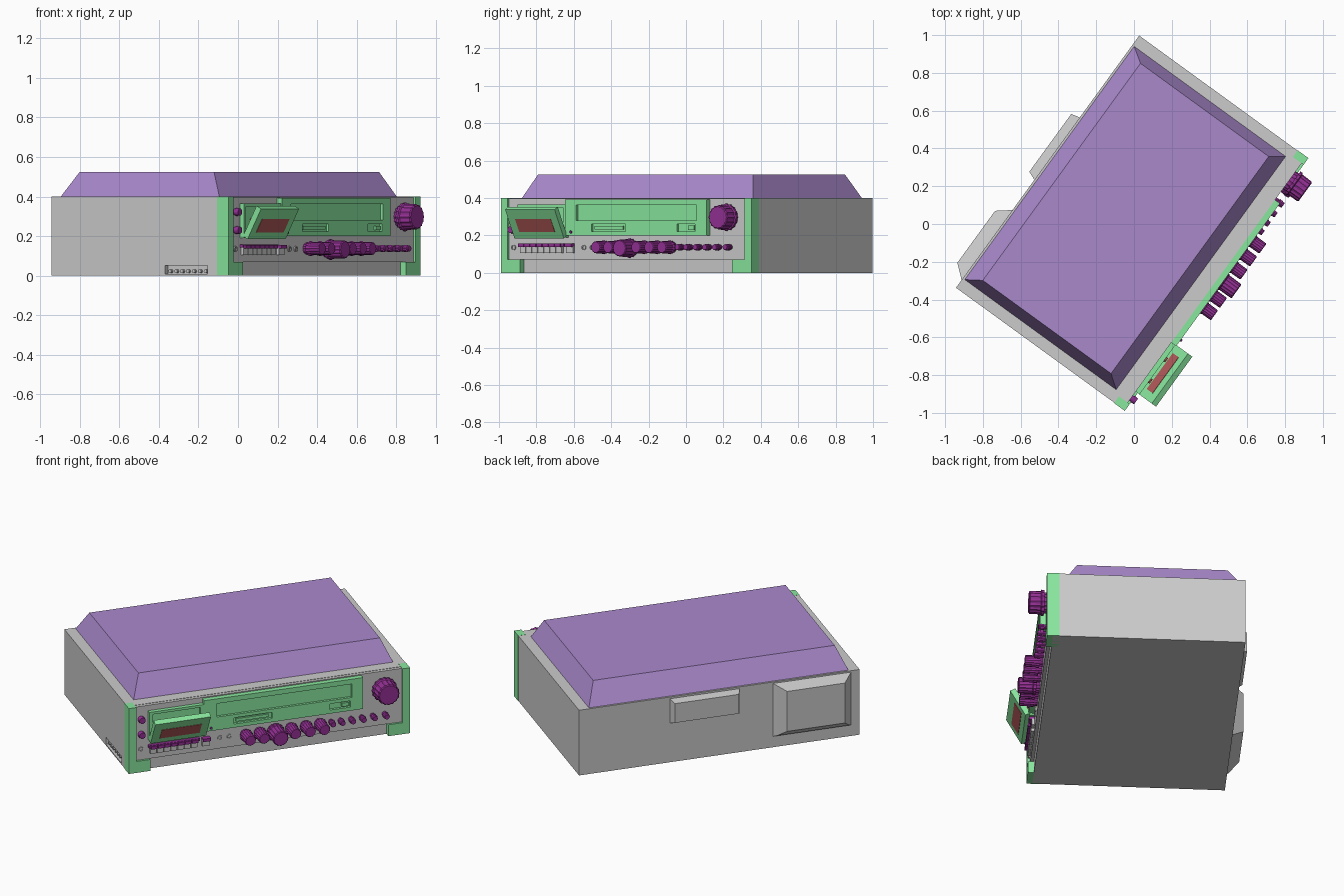
import bpy, bmesh, math
from mathutils import Matrix, Vector

if "Cube" in bpy.data.objects:
    bpy.data.objects.remove(bpy.data.objects["Cube"])

# Everything is built square-on (front = -y), then turned 54 degrees into place
PLACE = Matrix.Translation((-0.01, 0.005, 0)) @ Matrix.Rotation(math.radians(54), 4, 'Z')


def material(name, rgb):
    m = bpy.data.materials.new(name)
    m.diffuse_color = (*rgb, 1)
    m.use_nodes = True
    m.node_tree.nodes["Principled BSDF"].inputs["Base Color"].default_value = m.diffuse_color
    return m


LID = material("violet", (0.40, 0.25, 0.60))
GREEN = material("green", (0.25, 0.80, 0.34))
KNOB = material("plum", (0.30, 0.03, 0.30))
RED = material("dark_red", (0.45, 0.10, 0.10))


def make(name, verts, faces, mat=None, local=Matrix()):
    me = bpy.data.meshes.new(name)
    me.from_pydata([PLACE @ local @ Vector(v) for v in verts], [], faces)
    bm = bmesh.new()
    bm.from_mesh(me)
    bmesh.ops.recalc_face_normals(bm, faces=bm.faces)
    bm.to_mesh(me)
    bm.free()
    if mat:
        me.materials.append(mat)
    ob = bpy.data.objects.new(name, me)
    bpy.context.collection.objects.link(ob)
    return ob


def loft(name, rings, mat=None, local=Matrix()):
    """Skin a list of equal-length closed rings and cap both ends."""
    n = len(rings[0])
    verts = [v for r in rings for v in r]
    faces = [(k * n + i, k * n + (i + 1) % n, (k + 1) * n + (i + 1) % n, (k + 1) * n + i)
             for k in range(len(rings) - 1) for i in range(n)]
    faces += [tuple(range(n)), tuple(range(len(verts) - n, len(verts)))]
    return make(name, verts, faces, mat, local)


def rect_xz(x0, x1, z0, z1, y):
    return [(x0, y, z0), (x1, y, z0), (x1, y, z1), (x0, y, z1)]


def box(name, x0, x1, y0, y1, z0, z1, mat=None, local=Matrix()):
    return loft(name, [rect_xz(x0, x1, z0, z1, y0), rect_xz(x0, x1, z0, z1, y1)], mat, local)


def cut(ob, *dims):
    """Cut a box-shaped recess out of an object."""
    cutter = box("cutter", *dims)
    cutter.hide_render = True
    mod = ob.modifiers.new("recess", 'BOOLEAN')
    mod.operation, mod.solver, mod.object = 'DIFFERENCE', 'EXACT', cutter
    bpy.context.view_layer.objects.active = ob
    bpy.ops.object.modifier_apply(modifier=mod.name)
    bpy.data.objects.remove(cutter)


def knob(name, x, z, profile, mat=KNOB, sides=24, ridge=0.0):
    """Turned part pointing out of the front; profile is (radius, y) pairs."""
    rings = []
    for r, y in profile:
        ring = []
        for i in range(sides):
            a = 2 * math.pi * i / sides
            rr = r * (1 - ridge * (i % 2))
            ring.append((x + rr * math.cos(a), y, z + rr * math.sin(a)))
        rings.append(ring)
    return loft(name, rings, mat)


# Case with a small side recess
case = box("case", -0.825, 0.825, -0.52, 0.553, 0, 0.40)
cut(case, -0.9, -0.80, -0.42, -0.155, 0.008, 0.05)
for i in range(7):
    y = -0.40 + i * 0.037
    ring = [[(x, y + 0.01 * math.cos(a * math.pi / 4), 0.022 + 0.01 * math.sin(a * math.pi / 4))
             for a in range(8)] for x in (-0.80, -0.815)]
    loft("side_terminal", ring)

# Sloped lid
loft("lid", [[(-0.763, -0.45, 0.40), (0.763, -0.45, 0.40), (0.763, 0.541, 0.40), (-0.763, 0.541, 0.40)],
             [(-0.71, -0.378, 0.525), (0.71, -0.378, 0.525), (0.71, 0.461, 0.525), (-0.71, 0.461, 0.525)]], LID)

# Front plate and L-shaped corner brackets
box("front_plate", -0.785, 0.785, -0.54, -0.515, 0.07, 0.398)
for s in (-1, 1):
    outline = [(0.827, 0), (0.70, 0), (0.70, 0.07), (0.783, 0.07), (0.783, 0.401), (0.827, 0.401)]
    loft("corner_bracket", [[(s * x, y, z) for x, z in outline] for y in (-0.553, -0.483)], GREEN)

# Display panel with window and slots
panel = box("display_panel", -0.39, 0.544, -0.572, -0.535, 0.20, 0.392, GREEN)
for x0, x1, z0, z1 in ((-0.316, 0.478, 0.28, 0.362), (-0.216, 0.01, 0.222, 0.26), (0.35, 0.47, 0.222, 0.26)):
    cut(panel, x0, x1, -0.60, -0.557, z0, z1)
box("slot_slider", -0.20, -0.01, -0.566, -0.555, 0.232, 0.25, GREEN)
box("slot_slider", 0.42, 0.46, -0.57, -0.555, 0.23, 0.252, GREEN)
knob("indicator_pin", -0.35, 0.218, [(0.007, -0.56), (0.007, -0.58)], KNOB, 8)

# Tape bay and its door, tilted open at the top
bay = box("tape_bay", -0.71, -0.39, -0.565, -0.535, 0.19, 0.365, GREEN)
cut(bay, -0.69, -0.41, -0.60, -0.548, 0.205, 0.35)
for x in (-0.62, -0.48):
    knob("bay_spindle", x, 0.28, [(0.014, -0.545), (0.014, -0.575)], RED, 10)
TILT = Matrix.Translation((0, -0.575, 0.192)) @ Matrix.Rotation(math.radians(29), 4, 'X')
box("tape_door", -0.712, -0.385, -0.016, 0.016, 0, 0.175, GREEN, TILT)
box("door_window", -0.665, -0.43, -0.018, 0.018, 0.04, 0.118, RED, TILT)

# Small buttons, sockets
for z in (0.23, 0.322):
    knob("round_button", -0.752, z, [(0.017, -0.535), (0.017, -0.55), (0.02, -0.55), (0.018, -0.572)], KNOB, 16)
for x in (-0.752, -0.287, -0.232):
    knob("socket", x, 0.135, [(0.014, -0.535), (0.014, -0.547), (0.008, -0.547), (0.008, -0.541)], None, 16)

# Key row: grey keys capped in plum, plus one separate key
for i in range(7):
    x = -0.70 + i * 0.04
    box("key", x, x + 0.036, -0.556, -0.535, 0.105, 0.142)
    box("key_cap", x, x + 0.036, -0.572, -0.535, 0.138, 0.156, KNOB)
box("key_rail", -0.71, -0.41, -0.56, -0.535, 0.142, 0.158, KNOB)
box("single_key", -0.395, -0.35, -0.556, -0.535, 0.105, 0.142)
box("single_key_cap", -0.395, -0.35, -0.572, -0.535, 0.138, 0.156, KNOB)


def control(name, x, z, r, tip):
    knob(name, x, z, [(r * 0.8, -0.535), (r * 0.8, -0.56), (r, -0.56), (r, -0.575),
                      (r * 0.9, -0.58), (r * 0.88, tip + 0.005), (r * 0.8, tip)], ridge=0.07, sides=32)


# Knob rows and the volume knob
for x in (-0.139, -0.058, 0.127, 0.213, 0.297):
    control("tone_knob", x, 0.137, 0.037, -0.640)
control("selector_knob", 0.032, 0.132, 0.052, -0.660)
for x in (0.365, 0.42, 0.482, 0.545, 0.61, 0.68):
    control("trim_knob", x, 0.137, 0.018, -0.592)
control("volume_knob", 0.672, 0.297, 0.073, -0.645)

# Raised housings on the back
loft("rear_small_housing", [rect_xz(-0.12, 0.29, 0.24, 0.39, 0.55), rect_xz(-0.10, 0.278, 0.26, 0.378, 0.60)])
loft("rear_large_housing", [rect_xz(-0.778, -0.312, 0.065, 0.392, 0.55), rect_xz(-0.76, -0.33, 0.075, 0.385, 0.57),
                            rect_xz(-0.714, -0.374, 0.12, 0.365, 0.625)])
